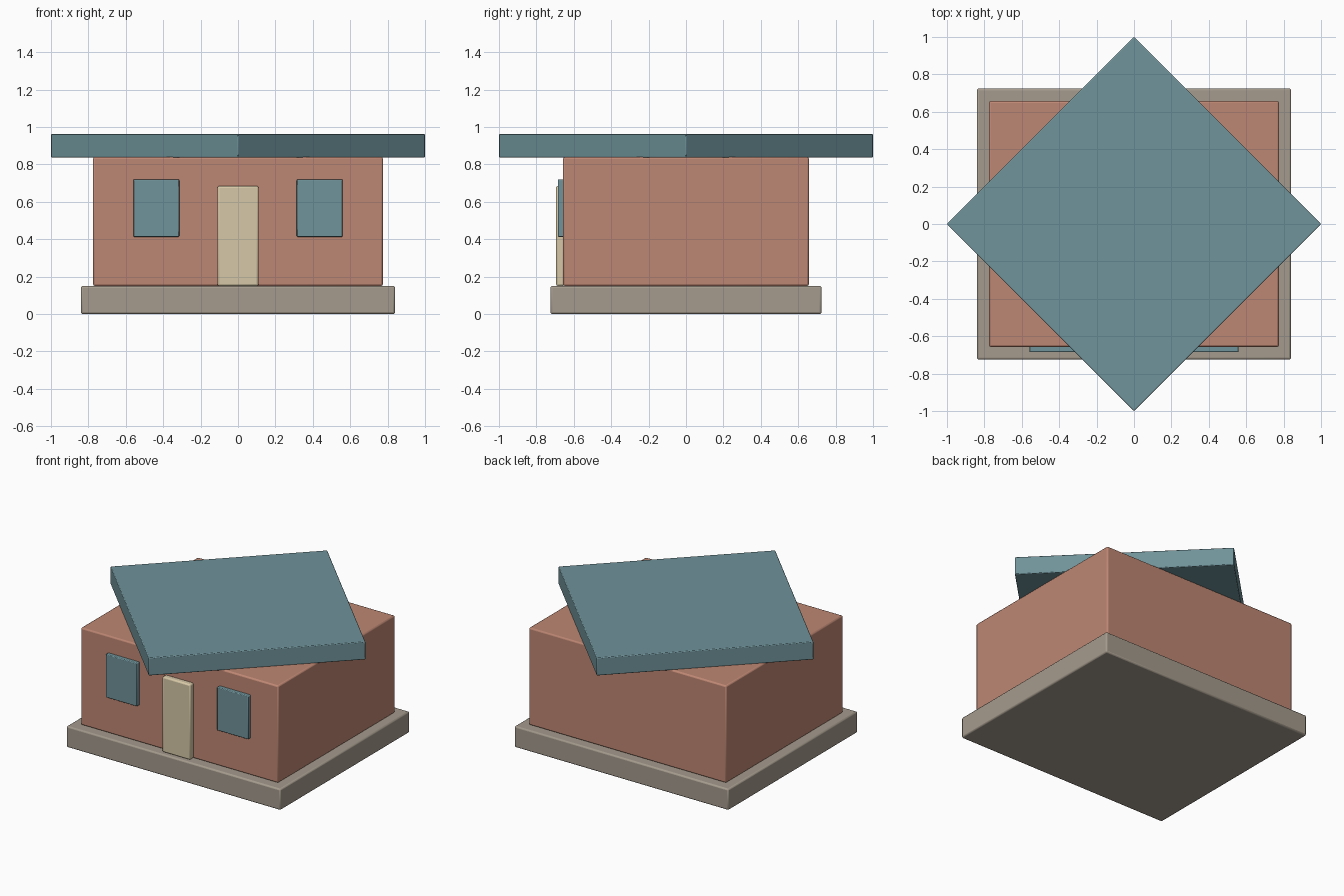
import bpy
import math

if "Cube" in bpy.data.objects:
    bpy.data.objects.remove(bpy.data.objects["Cube"])


def srgb(r, g, b):
    lin = [c / 255 / 12.92 if c / 255 <= 0.04045 else ((c / 255 + 0.055) / 1.055) ** 2.4
           for c in (r, g, b)]
    return (*lin, 1.0)


def material(name, rgb):
    m = bpy.data.materials.new(name)
    m.diffuse_color = srgb(*rgb)
    m.use_nodes = True
    m.node_tree.nodes["Principled BSDF"].inputs["Base Color"].default_value = m.diffuse_color
    return m


TEAL = material("slate teal", (111, 147, 154))
CLAY = material("clay red", (190, 135, 115))
STONE = material("stone grey", (165, 155, 141))
CREAM = material("door cream", (214, 200, 167))


def finish(obj, name, mat, bevel):
    obj.name = name
    obj.data.materials.append(mat)
    mod = obj.modifiers.new("soft edges", 'BEVEL')
    mod.width = bevel
    mod.segments = 2
    bpy.ops.object.shade_smooth_by_angle(angle=math.radians(30))


def box(name, lo, hi, mat, bevel):
    """Bevelled box between two opposite corners."""
    centre = [(a + b) / 2 for a, b in zip(lo, hi)]
    bpy.ops.mesh.primitive_cube_add(size=1, location=centre)
    obj = bpy.context.object
    obj.scale = [b - a for a, b in zip(lo, hi)]
    bpy.ops.object.transform_apply(location=False, rotation=False, scale=True)
    finish(obj, name, mat, bevel)


# Stone plinth and the house body
box("foundation", (-0.84, -0.725, 0), (0.84, 0.725, 0.15), STONE, 0.01)
box("walls", (-0.775, -0.657, 0.15), (0.775, 0.657, 0.84), CLAY, 0.01)

# Front door and a window on each side of it
box("door", (-0.11, -0.695, 0.15), (0.11, -0.65, 0.685), CREAM, 0.01)
for side, x in (("left", -0.437), ("right", 0.437)):
    box(side + "_window", (x - 0.123, -0.685, 0.413), (x + 0.123, -0.65, 0.72), TEAL, 0.005)

# Flat square roof slab, turned with its corners along the axes
bpy.ops.mesh.primitive_cylinder_add(vertices=4, radius=1.001, depth=0.127,
                                    location=(0, 0, 0.9005))
finish(bpy.context.object, "roof", TEAL, 0.005)
